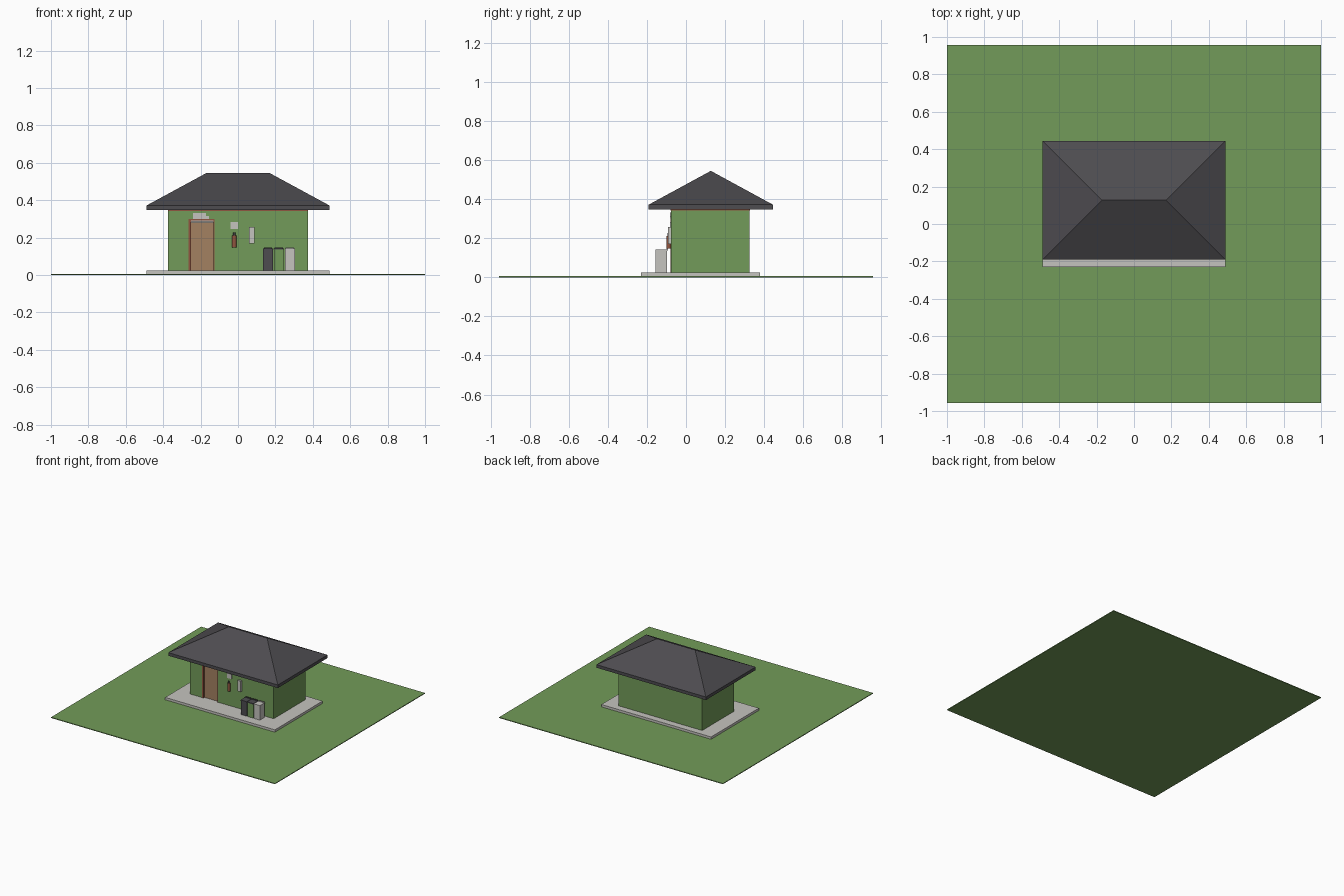
import bpy
import bmesh
from math import pi

if "Cube" in bpy.data.objects:
    bpy.data.objects.remove(bpy.data.objects["Cube"])


def material(name, r, g, b):
    m = bpy.data.materials.new(name)
    m.use_nodes = True
    m.diffuse_color = (r, g, b, 1)
    m.node_tree.nodes["Principled BSDF"].inputs["Base Color"].default_value = (r, g, b, 1)
    return m


green = material("leaf green", 0.17, 0.33, 0.10)
slate = material("slate grey", 0.075, 0.072, 0.08)
stone = material("pale stone", 0.56, 0.55, 0.52)
tan = material("tan wood", 0.37, 0.22, 0.12)
rust = material("rust brown", 0.28, 0.09, 0.05)


def finish(bm, name, mat):
    bmesh.ops.recalc_face_normals(bm, faces=bm.faces)
    mesh = bpy.data.meshes.new(name)
    bm.to_mesh(mesh)
    bm.free()
    mesh.materials.append(mat)
    ob = bpy.data.objects.new(name, mesh)
    bpy.context.collection.objects.link(ob)
    return ob


def box(name, x, y, z, mat):
    """Box between the (low, high) limits on each axis."""
    bm = bmesh.new()
    bmesh.ops.create_cube(bm, size=1)
    for v in bm.verts:
        v.co = [lim[0] if c < 0 else lim[1] for c, lim in zip(v.co, (x, y, z))]
    return finish(bm, name, mat)


def cylinder(name, x, y, z, radius, mat):
    bm = bmesh.new()
    bmesh.ops.create_cone(bm, cap_ends=True, segments=12, radius1=radius,
                          radius2=radius, depth=z[1] - z[0])
    bmesh.ops.translate(bm, verts=bm.verts, vec=(x, y, sum(z) / 2))
    return finish(bm, name, mat)


# Lawn and paved base
LAWN, FLOOR, EAVE = 0.006, 0.025, 0.347
box("lawn", (-1, 1), (-0.957, 0.957), (0, LAWN), green)
box("paved_base", (-0.49, 0.49), (-0.23, 0.38), (LAWN, FLOOR), stone)

# Walls, with a recess for the doorway
FRONT, REAR, HALF = -0.077, 0.326, 0.373
DOOR_L, DOOR_R, DOOR_TOP = -0.265, -0.125, 0.3
inner = FRONT + 0.035
box("main_walls", (-HALF, HALF), (inner, REAR), (FLOOR, EAVE), green)
box("front_wall_right", (-HALF, DOOR_L), (FRONT, inner), (FLOOR, EAVE), green)
box("front_wall_left", (DOOR_R, HALF), (FRONT, inner), (FLOOR, EAVE), green)
box("door_lintel", (DOOR_L, DOOR_R), (FRONT, inner), (DOOR_TOP, EAVE), green)
box("wall_plate", (-HALF - 0.002, HALF + 0.002), (FRONT - 0.002, REAR + 0.002),
    (EAVE - 0.004, EAVE), rust)

# Hip roof: a flat fascia, then slopes rising to the ridge
bm = bmesh.new()
rings = []
for z in (EAVE, 0.372):
    rings.append([bm.verts.new((sx * 0.489, 0.127 + sy * 0.318, z))
                  for sx, sy in ((-1, -1), (1, -1), (1, 1), (-1, 1))])
low, top = rings
ridge_a, ridge_b = [bm.verts.new((x, 0.127, 0.545)) for x in (-0.17, 0.17)]
bm.faces.new(low)
for i in range(4):
    j = (i + 1) % 4
    bm.faces.new((low[i], low[j], top[j], top[i]))
bm.faces.new((top[0], top[1], ridge_b, ridge_a))
bm.faces.new((top[1], top[2], ridge_b))
bm.faces.new((top[2], top[3], ridge_a, ridge_b))
bm.faces.new((top[3], top[0], ridge_a))
finish(bm, "hip_roof", slate)

# Door with frame, pale lining and head strip
box("door_lining", (DOOR_L, DOOR_R), (inner - 0.004, inner), (FLOOR, DOOR_TOP), stone)
jamb = (FRONT - 0.002, inner - 0.004)
box("door_jamb_right", (DOOR_L, DOOR_L + 0.013), jamb, (FLOOR, DOOR_TOP), rust)
box("door_jamb_left", (DOOR_R - 0.005, DOOR_R), jamb, (FLOOR, DOOR_TOP), rust)
box("door_head", (DOOR_L, DOOR_R), jamb, (DOOR_TOP - 0.008, DOOR_TOP), rust)
box("door_leaf", (DOOR_L + 0.013, DOOR_R - 0.007), (FRONT + 0.012, FRONT + 0.022),
    (FLOOR, 0.282), tan)
box("door_strip", (DOOR_L + 0.013, DOOR_R - 0.005), (FRONT, FRONT + 0.02),
    (0.283, 0.293), stone)
box("door_plaque", (-0.24, -0.172), (FRONT - 0.005, FRONT), (0.305, 0.332), stone)
box("plaque_foot", (-0.24, -0.155), (FRONT - 0.004, FRONT), (0.3, 0.315), stone)

# Fixtures on the front wall
box("wall_notice", (-0.04, 0), (FRONT - 0.004, FRONT), (0.245, 0.283), stone)
box("wall_cabinet", (0.059, 0.088), (FRONT - 0.014, FRONT), (0.17, 0.257), stone)
cylinder("extinguisher_body", -0.02, FRONT - 0.011, (0.147, 0.212), 0.011, rust)
cylinder("extinguisher_neck", -0.02, FRONT - 0.011, (0.212, 0.228), 0.006, slate)

# Row of three bins, each with a lid and a hinge bar at the back
for label, x, body, lid in (("dark", 0.134, slate, slate),
                            ("green", 0.192, green, slate),
                            ("pale", 0.251, stone, stone)):
    box(label + "_bin_body", (x, x + 0.053), (-0.155, -0.096), (FLOOR, 0.136), body)
    box(label + "_bin_lid", (x - 0.001, x + 0.054), (-0.157, -0.094), (0.136, 0.143), lid)
    box(label + "_bin_hinge", (x + 0.004, x + 0.049), (-0.1, -0.092), (0.14, 0.148), lid)
